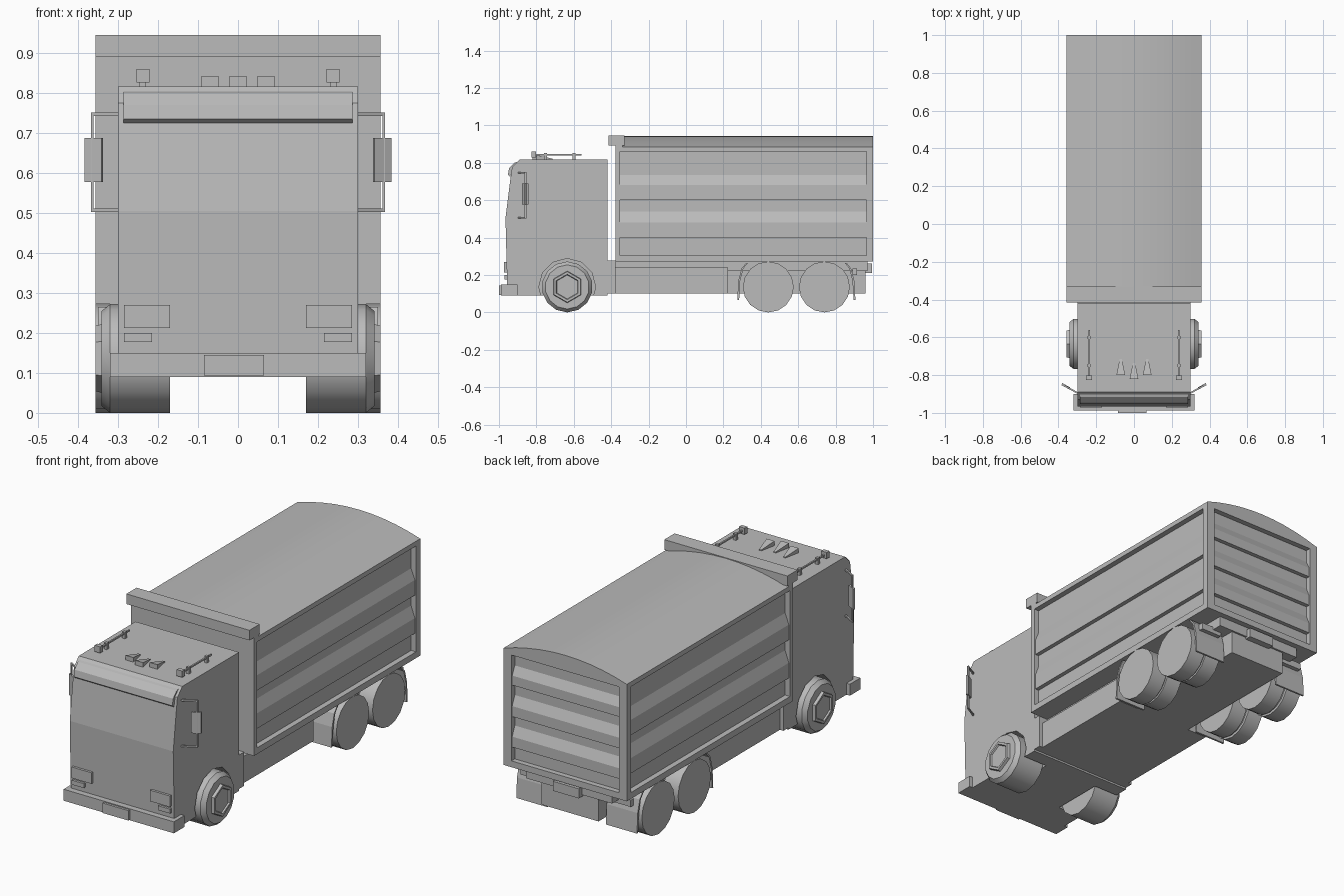
import bpy, bmesh, math
from mathutils import Vector

old = bpy.data.objects.get("Cube")
if old:
    bpy.data.objects.remove(old, do_unlink=True)

grey = bpy.data.materials.new("plain grey")
grey.use_nodes = True
grey.diffuse_color = (0.5, 0.5, 0.5, 1)
grey.node_tree.nodes["Principled BSDF"].inputs["Base Color"].default_value = (0.5, 0.5, 0.5, 1)


def finish(name, bm, smooth=False):
    bmesh.ops.recalc_face_normals(bm, faces=bm.faces)
    mesh = bpy.data.meshes.new(name)
    bm.to_mesh(mesh)
    bm.free()
    mesh.materials.append(grey)
    ob = bpy.data.objects.new(name, mesh)
    bpy.context.collection.objects.link(ob)
    if smooth:
        bpy.ops.object.select_all(action='DESELECT')
        ob.select_set(True)
        bpy.context.view_layer.objects.active = ob
        bpy.ops.object.shade_smooth_by_angle(angle=math.radians(32))
    return ob


def loft(name, rings, smooth=False):
    """Closed skin through equal rings of points, capped at both ends."""
    bm = bmesh.new()
    loops = [[bm.verts.new(p) for p in ring] for ring in rings]
    n = len(loops[0])
    for a, b in zip(loops, loops[1:]):
        for i in range(n):
            j = (i + 1) % n
            bm.faces.new((a[i], a[j], b[j], b[i]))
    bm.faces.new(loops[0])
    bm.faces.new(loops[-1])
    return finish(name, bm, smooth)


def prism(name, pts, axis, lo, hi, smooth=False):
    """Extrude a 2D outline along an axis."""
    def place(p, d):
        c = list(p)
        c.insert("xyz".index(axis), d)
        return Vector(c)
    return loft(name, [[place(p, d) for p in pts] for d in (lo, hi)], smooth)


def box(name, x, y, z):
    return prism(name, [(x[0], y[0]), (x[1], y[0]), (x[1], y[1]), (x[0], y[1])], 'z', *z)


def side_box(name, s, x, y, z):
    return box(name, (s * x[0], s * x[1]), y, z)


def lathe(name, s, profile, y, n, z=0.136, smooth=True):
    """Turn (x, radius) pairs about a sideways axle."""
    turn = [2 * math.pi * i / n for i in range(n)]
    return loft(name, [[(s * x, y + r * math.sin(t), z + r * math.cos(t)) for t in turn]
                       for x, r in profile], smooth)


# Cab with wheel arches cut out
cab = prism("cab", [(-.955, .09), (-.965, .505), (-.938, .72), (-.93, .775), (-.89, .817),
                    (-.42, .817), (-.42, .09)], 'x', -.3, .3)
for s in (-1, 1):
    cutter = lathe("arch_cutter", s, [(.16, .152), (.4, .152)], -.635, 12, smooth=False)
    cutter.hide_render = True
    cutter.hide_viewport = True
    cutter.display_type = 'WIRE'
    cut = cab.modifiers.new("arch", 'BOOLEAN')
    cut.operation = 'DIFFERENCE'
    cut.solver = 'EXACT'
    cut.object = cutter
prism("sun_visor", [(-.94, .725), (-.952, .735), (-.946, .77), (-.917, .8), (-.895, .806),
                    (-.9, .79), (-.925, .77)], 'x', -.286, .286)
box("front_bumper", (-.32, .32), (-.988, -.9), (.09, .15))
box("front_plate", (-.085, .065), (-1.0, -.98), (.093, .145))

# Horns on the cab roof
for x, y in ((-.07, -.8), (0, -.82), (.07, -.8)):
    loft("roof_horn", [[(x - w, y + d, .817), (x + w, y + d, .817),
                        (x + w, y + d, top), (x - w, y + d, top)]
                       for w, d, top in ((.023, 0, .841), (.006, .085, .822))])

for s in (-1, 1):
    # Lamps
    side_box("headlight", s, (.17, .285), (-.972, -.93), (.212, .27))
    side_box("fog_light", s, (.215, .285), (-.97, -.93), (.177, .2))
    # Roof rods
    side_box("roof_lamp", s, (.222, .254), (-.825, -.803), (.827, .86))
    side_box("roof_rod", s, (.234, .242), (-.81, -.56), (.838, .846))
    for y in (-.75, -.6):
        side_box("rod_post", s, (.23, .246), (y - .008, y + .008), (.815, .851))
    # Mirrors
    arm = [(s * .298, -.9), (s * .368, -.861), (s * .366, -.853), (s * .298, -.89)]
    for z in (.503, .743):
        prism("mirror_arm", arm, 'z', z, z + .008)
    side_box("mirror_post", s, (.361, .368), (-.863, -.854), (.503, .751))
    prism("mirror", [(s * .342, -.876), (s * .384, -.853), (s * .38, -.842), (s * .338, -.865)],
          'z', .578, .688)
    # Front wheels
    lathe("front_wheel", s, [(.17, .136), (.32, .136), (.342, .118)], -.635, 14)
    lathe("front_hub", s, [(.33, .088), (.357, .082), (.357, .068), (.349, .064)],
          -.635, 6, smooth=False)
    side_box("front_axle_arm", s, (.197, .222), (-.66, -.61), (.06, .1))
    # Twin rear wheels
    for y in (.44, .74):
        lathe("rear_wheel", s, [(.17, .132), (.258, .132), (.26, .124), (.268, .124),
                                (.27, .136), (.357, .136)], y, 16)
    # Mudguards, front and rear
    for mid, d in ((.44, -1), (.74, 1)):
        outer = [(.118, .265), (.143, .235), (.16, .17), (.166, .065)]
        inner = [(r - .01, z) for r, z in reversed(outer)]
        prism("mudguard", [(mid + d * r, z) for r, z in outer + inner],
              'x', s * .17, s * .35)
    side_box("tail_light", s, (.2, .32), (.89, .915), (.2, .235))

# Chassis
box("chassis_front", (-.28, .28), (-.43, .225), (.1, .24))
box("chassis_rear", (-.165, .165), (.2, .96), (.1, .22))
box("subframe", (-.25, .25), (-.42, .97), (.22, .272))
box("cab_step", (-.3, .3), (-.425, -.378), (.1, .278))
box("rear_plate", (-.075, .075), (.96, .995), (.21, .26))

# Container core, front wall and cap
box("container_core", (-.322, .322), (-.37, .965), (.272, .88))
box("container_front", (-.357, .357), (-.378, -.352), (.272, .89))
box("front_cap", (-.357, .357), (-.415, -.33), (.892, .945))
box("cap_backing", (-.357, .357), (-.378, -.34), (.88, .9))

# Arched roof
steps = 10
arch = [(-.357 + .714 * i / steps, .885 + .057 * (1 - (2 * i / steps - 1) ** 2))
        for i in range(steps + 1)]
prism("arched_roof", [(-.357, .86)] + arch + [(.357, .86)], 'y', -.375, 1.0, smooth=True)

# Container frame
box("rear_sill", (-.357, .357), (.96, 1.0), (.272, .305))
for s in (-1, 1):
    side_box("rear_post", s, (.312, .357), (.965, 1.0), (.272, .87))
    side_box("side_sill", s, (.31, .357), (-.36, .99), (.272, .305))


def ribbed(ribs, low, high, deep, out):
    """Sheet outline with sloped-top ribs: (depth, z) from bottom to top."""
    pts = [(deep - .02, low), (deep, low)]
    for bottom, flat, top in ribs:
        pts += [(deep, bottom), (out, bottom), (out, flat), (deep, top)]
    return pts + [(deep, high), (deep - .02, high)]


# Ribbed side and rear panels
side = ribbed([(.4, .48, .54), (.6, .68, .735)], .29, .87, .328, .35)
for s in (-1, 1):
    prism("side_panel", [(s * d, z) for d, z in side], 'y', -.36, .97)
rear = ribbed([(.375, .43, .48), (.535, .59, .64), (.7, .75, .795)], .29, .87, .972, .994)
prism("rear_door", rear, 'x', -.32, .32)
